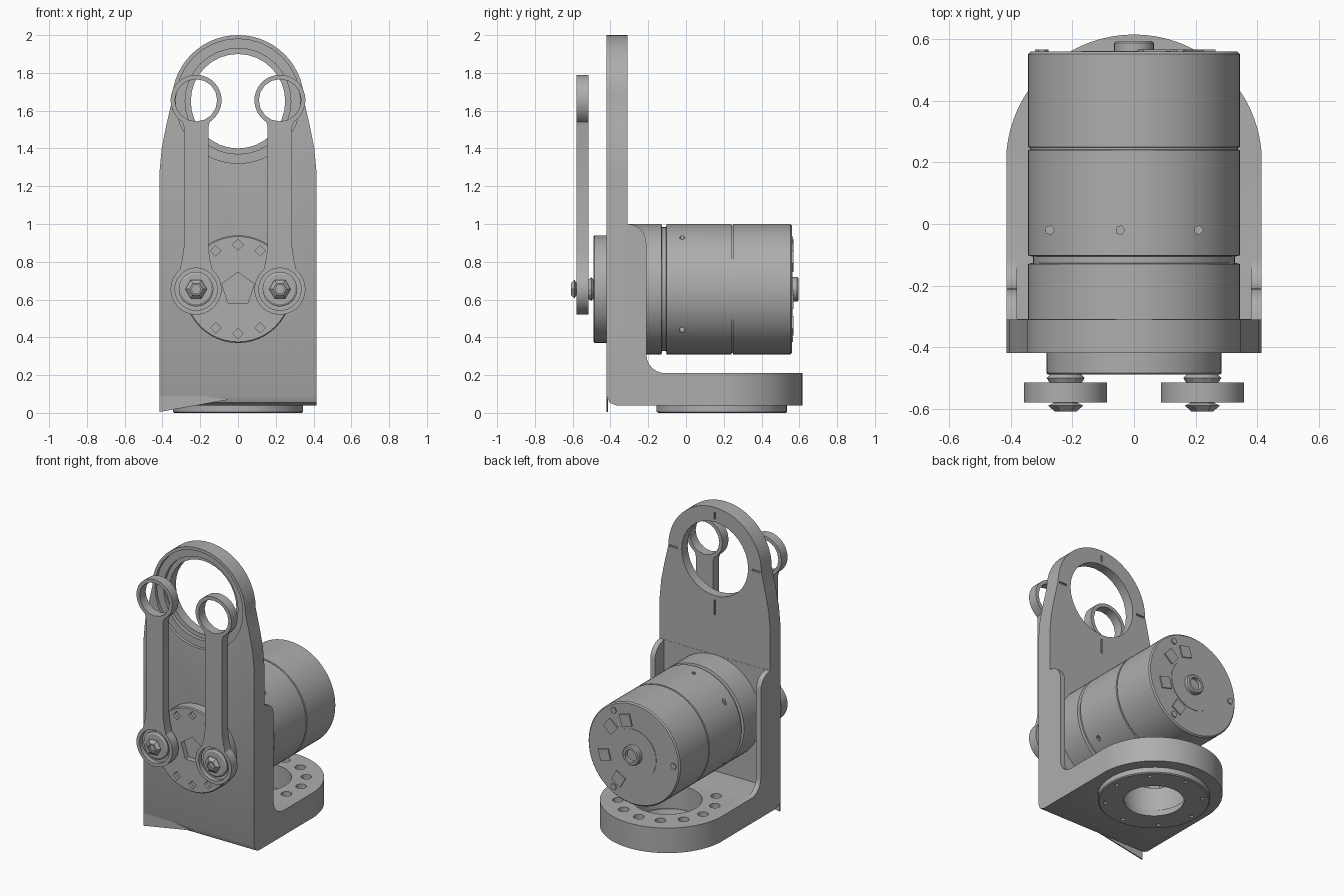
import bpy, bmesh
from math import sin, cos, pi, radians

if "Cube" in bpy.data.objects:
    bpy.data.objects.remove(bpy.data.objects["Cube"])

metal = bpy.data.materials.new("grey_metal")
metal.use_nodes = True
GREY = (0.42, 0.42, 0.42, 1)
metal.diffuse_color = GREY
metal.node_tree.nodes["Principled BSDF"].inputs["Base Color"].default_value = GREY

parts = []
MAP = {"X": lambda a, b, h: (h, a, b),
       "Y": lambda a, b, h: (a, h, b),
       "Z": lambda a, b, h: (a, b, h)}


def finish(name, bm):
    bmesh.ops.recalc_face_normals(bm, faces=bm.faces[:])
    mesh = bpy.data.meshes.new(name)
    bm.to_mesh(mesh)
    bm.free()
    mesh.materials.append(metal)
    ob = bpy.data.objects.new(name, mesh)
    bpy.context.collection.objects.link(ob)
    parts.append(ob)
    return ob


def arc(cx, cy, r, a0, a1, n):
    return [(cx + r * cos(radians(a0 + (a1 - a0) * i / n)),
             cy + r * sin(radians(a0 + (a1 - a0) * i / n))) for i in range(n + 1)]


def prism(name, pts, axis, lo, hi):
    """Extrude a flat outline along an axis."""
    bm = bmesh.new()
    a = [bm.verts.new(MAP[axis](p, q, lo)) for p, q in pts]
    b = [bm.verts.new(MAP[axis](p, q, hi)) for p, q in pts]
    bm.faces.new(a)
    bm.faces.new(b)
    for i in range(len(a)):
        j = (i + 1) % len(a)
        bm.faces.new((a[i], a[j], b[j], b[i]))
    return finish(name, bm)


def lathe(name, prof, centre, axis, segs=48, ring=False):
    """Turn (radius, height) points around an axis."""
    bm = bmesh.new()
    rows = [[bm.verts.new(MAP[axis](centre[0] + r * cos(2 * pi * k / segs),
                                    centre[1] + r * sin(2 * pi * k / segs), h))
             for k in range(segs)] for r, h in prof]
    pairs = list(zip(rows, rows[1:]))
    if ring:
        pairs.append((rows[-1], rows[0]))
    else:
        bm.faces.new(rows[0])
        bm.faces.new(rows[-1])
    for a, b in pairs:
        for k in range(segs):
            n = (k + 1) % segs
            bm.faces.new((a[k], a[n], b[n], b[k]))
    return finish(name, bm)


def rod(centre, r, axis, lo, hi, segs=32):
    return lathe("cutter", [(r, lo), (r, hi)], centre, axis, segs)


def box(x0, x1, y0, y1, z0, z1):
    return prism("cutter", [(x0, y0), (x1, y0), (x1, y1), (x0, y1)], "Z", z0, z1)


def combine(target, cutters, op="DIFFERENCE"):
    """Apply booleans and discard the cutters."""
    for c in cutters:
        c.hide_render = True
        mod = target.modifiers.new("cut", "BOOLEAN")
        mod.object, mod.operation, mod.solver = c, op, "EXACT"
        dg = bpy.context.evaluated_depsgraph_get()
        mesh = bpy.data.meshes.new_from_object(target.evaluated_get(dg))
        target.modifiers.clear()
        target.data = mesh
        parts.remove(c)
        bpy.data.objects.remove(c)


AXIS = 0.655      # motor height
EYE = 1.65        # upper bearing height
BY = 0.2          # base bearing depth

# Bracket: side profile trimmed by its front and top outlines
side = [(-0.42, 0.09), (-0.405, 0.055), (-0.37, 0.04), (0.7, 0.04), (0.7, 0.21)]
side += arc(-0.11, 0.31, 0.1, 270, 180, 6)
side += arc(-0.31, 0.9, 0.1, 0, 90, 6)
side += [(-0.31, 2.1), (-0.42, 2.1)]
bracket = prism("bracket", side, "X", -0.5, 0.5)
flank = [(0.415, -0.1), (0.415, 1.28), (0.404, 1.4), (0.378, 1.53)]
front = flank + arc(0, EYE, 0.35, 0, 180, 28) + [(-x, z) for x, z in reversed(flank)]
plan = [(-0.416, -0.6), (0.416, -0.6)] + arc(0, BY, 0.416, 0, 180, 36)
combine(bracket, [prism("cutter", front, "Y", -0.8, 0.8),
                  prism("cutter", plan, "Z", -0.2, 2.3)], "INTERSECT")

# Pocket between the side ribs, upper eye with stepped seat, base bore
combine(bracket, [box(-0.38, 0.38, -0.309, 0.05, 0.211, 1.05),
                  rod((0, EYE), 0.25, "Y", -0.6, 0),
                  rod((0, EYE), 0.33, "Y", -0.6, -0.40),
                  rod((0, EYE), 0.28, "Y", -0.6, -0.375),
                  rod((0, BY), 0.215, "Z", -0.1, 0.5)])

# Bolt circle in the base and alignment slots around the eye
combine(bracket, [rod((x, y), 0.034, "Z", -0.1, 0.5, 12)
                  for x, y in arc(0, BY, 0.305, -45, 225, 10)])
combine(bracket, [box(-0.006, 0.006, -0.32, -0.2, 1.92, 1.965),
                  box(-0.006, 0.006, -0.32, -0.2, 1.27, 1.37),
                  box(-0.34, -0.28, -0.32, -0.2, 1.644, 1.656),
                  box(0.28, 0.34, -0.32, -0.2, 1.644, 1.656)])

# Thin lip hanging from the front right corner
prism("corner_lip", [(-0.415, 0.005), (-0.05, 0.07), (-0.415, 0.12)], "Y", -0.42, -0.412)

# Bearing ring under the base
base_ring = lathe("base_ring", [(0.345, 0.05), (0.345, 0.006), (0.338, 0), (0.185, 0),
                                (0.2, 0.05)], (0, 0.19), "Z", ring=True)
combine(base_ring, [rod((x, y), 0.014, "Z", -0.1, 0.03, 6)
                    for x, y in arc(0, 0.19, 0.3, 0, 315, 7)])

# Motor body with groove and seam
motor = lathe("motor_body", [(0.345, -0.35), (0.345, -0.13), (0.328, -0.126),
                             (0.328, -0.106), (0.345, -0.102), (0.345, 0.24),
                             (0.338, 0.242), (0.338, 0.248), (0.345, 0.25),
                             (0.345, 0.552), (0.337, 0.56)], (0, AXIS), "Y", 64)
combine(motor, [rod((x, -0.02), 0.015, "Z", 0.8, 1.2, 5) for x in (-0.274, -0.045, 0.21)])
combine(motor, [rod((-0.02, z), 0.015, "X", s * 0.24, s * 0.5, 5)
                for s in (-1, 1) for z in (0.44, 0.93)])

# Motor rear: shaft boss, raised disc, connector pads, end screws
lathe("shaft_boss", [(0.065, 0.55), (0.065, 0.588), (0.058, 0.595), (0.042, 0.595),
                     (0.042, 0.57)], (0, AXIS), "Y", 24)
lathe("rear_disc", [(0.17, 0.555), (0.17, 0.563)], (0, AXIS), "Y", 32)
for i, a in enumerate((75, 40, -15, -60)):
    x, z = 0.225 * cos(radians(a)), AXIS + 0.225 * sin(radians(a))
    pad = arc(x, z, 0.055, a + 45, a + 315, 3)
    prism("connector_pad_%d" % (i + 1), pad, "Y", 0.555, 0.568)
for i, (x, z) in enumerate(arc(0, AXIS, 0.3, 60, 300, 2)):
    lathe("end_screw_%d" % (i + 1), [(0.022, 0.555), (0.022, 0.567)], (x, z), "Y", 6)

# Output disc with a five-sided socket and screw recesses
disc = lathe("output_disc", [(0.285, -0.4), (0.285, -0.484), (0.279, -0.49)],
             (0, AXIS), "Y")
socket = prism("cutter", arc(0, AXIS, 0.09, 90, 378, 4), "Y", -0.6, -0.455)
combine(disc, [socket] + [rod(p, 0.028, "Y", -0.6, -0.47, 4)
                          for a in (60, 240) for p in arc(0, AXIS, 0.235, a, a + 60, 2)])

# Two levers, each with spacer, washer and bolt
neck = [(0.074, 0.155), (0.065, 0.22), (0.065, 0.86), (0.072, 0.885)]
for label, cx in (("left", 0.222), ("right", -0.222)):
    shape = arc(0, 0, 0.135, 130, 410, 28) + neck
    shape += arc(0, 1.0, 0.135, -50, 230, 28) + [(-x, z) for x, z in reversed(neck)]
    lever = prism(label + "_lever", [(cx + x, AXIS + z) for x, z in shape],
                  "Y", -0.58, -0.515)
    combine(lever, [rod((cx, AXIS + 1), 0.112, "Y", -0.7, -0.4, 16),
                    rod((cx, AXIS), 0.112, "Y", -0.7, -0.55)])
    c = (cx, AXIS)
    lathe(label + "_spacer", [(0.04, -0.48), (0.062, -0.5), (0.05, -0.52)], c, "Y", 12)
    lathe(label + "_washer", [(0.092, -0.545), (0.092, -0.565), (0.08, -0.572)], c, "Y", 24)
    lathe(label + "_bolt", [(0.035, -0.56), (0.04, -0.582), (0.057, -0.59), (0.035, -0.61),
                            (0.025, -0.61), (0.025, -0.595)], c, "Y", 6)

# Smooth round surfaces, keep hard edges
bpy.ops.object.select_all(action="DESELECT")
for ob in parts:
    ob.select_set(True)
bpy.context.view_layer.objects.active = bracket
bpy.ops.object.shade_smooth_by_angle(angle=radians(25))
